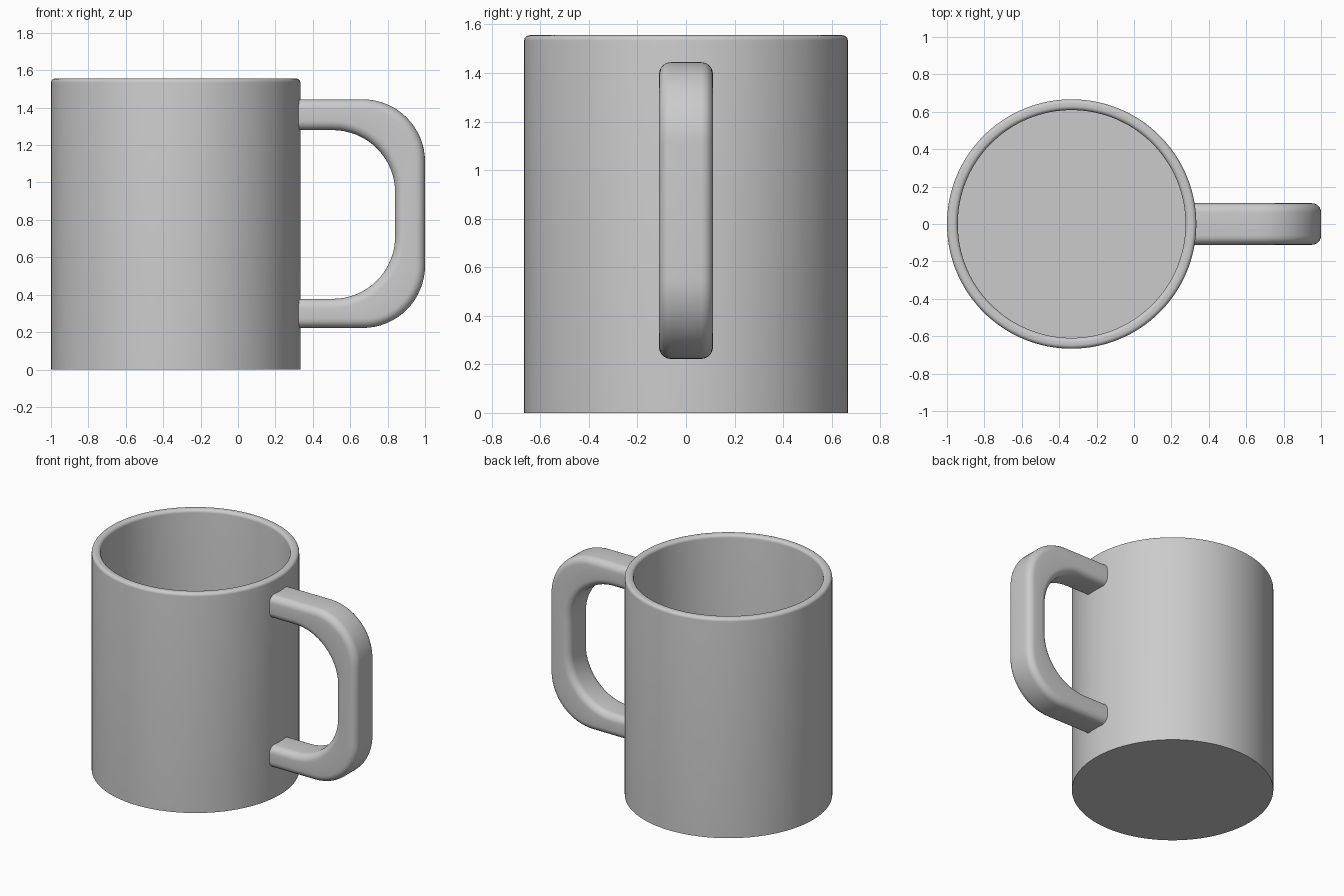
import bpy, bmesh, math

if "Cube" in bpy.data.objects:
    bpy.data.objects.remove(bpy.data.objects["Cube"])

U = 2 / 90                      # one design unit
CX = -15 * U                    # axis of the cup body
R, H = 30 * U, 70 * U           # outer radius, height
WALL, FLOOR, RIM = 2.6 * U, 2.5 * U, 1.0 * U

grey = bpy.data.materials.new("light grey ceramic")
grey.diffuse_color = (0.6, 0.6, 0.6, 1)
grey.use_nodes = True
grey.node_tree.nodes["Principled BSDF"].inputs["Base Color"].default_value = grey.diffuse_color


def finish(bm, name):
    bmesh.ops.recalc_face_normals(bm, faces=bm.faces)
    me = bpy.data.meshes.new(name)
    bm.to_mesh(me)
    bm.free()
    me.materials.append(grey)
    ob = bpy.data.objects.new(name, me)
    bpy.context.collection.objects.link(ob)
    bpy.ops.object.select_all(action='DESELECT')
    ob.select_set(True)
    bpy.context.view_layer.objects.active = ob
    bpy.ops.object.shade_smooth_by_angle(angle=math.radians(35))
    return ob


def loft(bm, rings):
    # bridge consecutive rings of vertices with quads and cap both ends
    for a, b in zip(rings, rings[1:]):
        for j in range(len(a)):
            k = (j + 1) % len(a)
            bm.faces.new((a[j], a[k], b[k], b[j]))
    bm.faces.new(rings[0])
    bm.faces.new(rings[-1])


def arc(cx, cz, a0, a1, r=RIM, n=6):
    angles = [math.radians(a0 + (a1 - a0) * i / n) for i in range(n + 1)]
    return [(cx + r * math.cos(a), cz + r * math.sin(a)) for a in angles]


# Cup body: lathed profile with rounded rim, capped by underside and inner floor
ri = R - WALL
profile = ([(R, 0)] + arc(R - RIM, H - RIM, 0, 90)
           + arc(ri + RIM, H - RIM, 90, 180) + [(ri, FLOOR)])
SEG = 128
bm = bmesh.new()
loft(bm, [[bm.verts.new((CX + r * math.cos(2 * math.pi * s / SEG),
                         r * math.sin(2 * math.pi * s / SEG), z))
           for s in range(SEG)] for r, z in profile])
finish(bm, "cup_body")

# Handle: D-shaped loop with filleted edges; outer and inner outlines
# share corner radius and normals, so they are lofted together
X0, X1 = CX + 28.6 * U, 45 * U  # starts inside the cup wall
Z0, Z1 = 10 * U, 65 * U
CR, HALF, F = 15 * U, 5 * U, 2.2 * U


def outline(x1, z0, z1):
    pts = [(X0, z0, -90)]
    for cz, start in ((z0 + CR, -90), (z1 - CR, 0)):
        for i in range(17):
            d = start + 90 * i / 16
            a = math.radians(d)
            pts.append((x1 - CR + CR * math.cos(a), cz + CR * math.sin(a), d))
    return pts + [(X0, z1, 90)]


outer = outline(X1, Z0, Z1)
inner = outline(X1 - 7.2 * U, Z0 + 7 * U, Z1 - 7.4 * U)
# section corner: (inset from the surface, y)
quarter = [(F - F * math.cos(t), HALF - F + F * math.sin(t))
           for t in [math.pi / 2 * i / 6 for i in range(7)]]

bm = bmesh.new()
rings = []
for (ox, oz, d), (ix, iz, _) in zip(outer, inner):
    nx, nz = math.cos(math.radians(d)), math.sin(math.radians(d))
    out = [(ox - nx * e, y, oz - nz * e) for e, y in quarter]
    inn = [(ix + nx * e, y, iz + nz * e) for e, y in reversed(quarter)]
    half = out + inn
    full = half + [(x, -y, z) for x, y, z in reversed(half)]
    rings.append([bm.verts.new(p) for p in full])
loft(bm, rings)
finish(bm, "handle")
